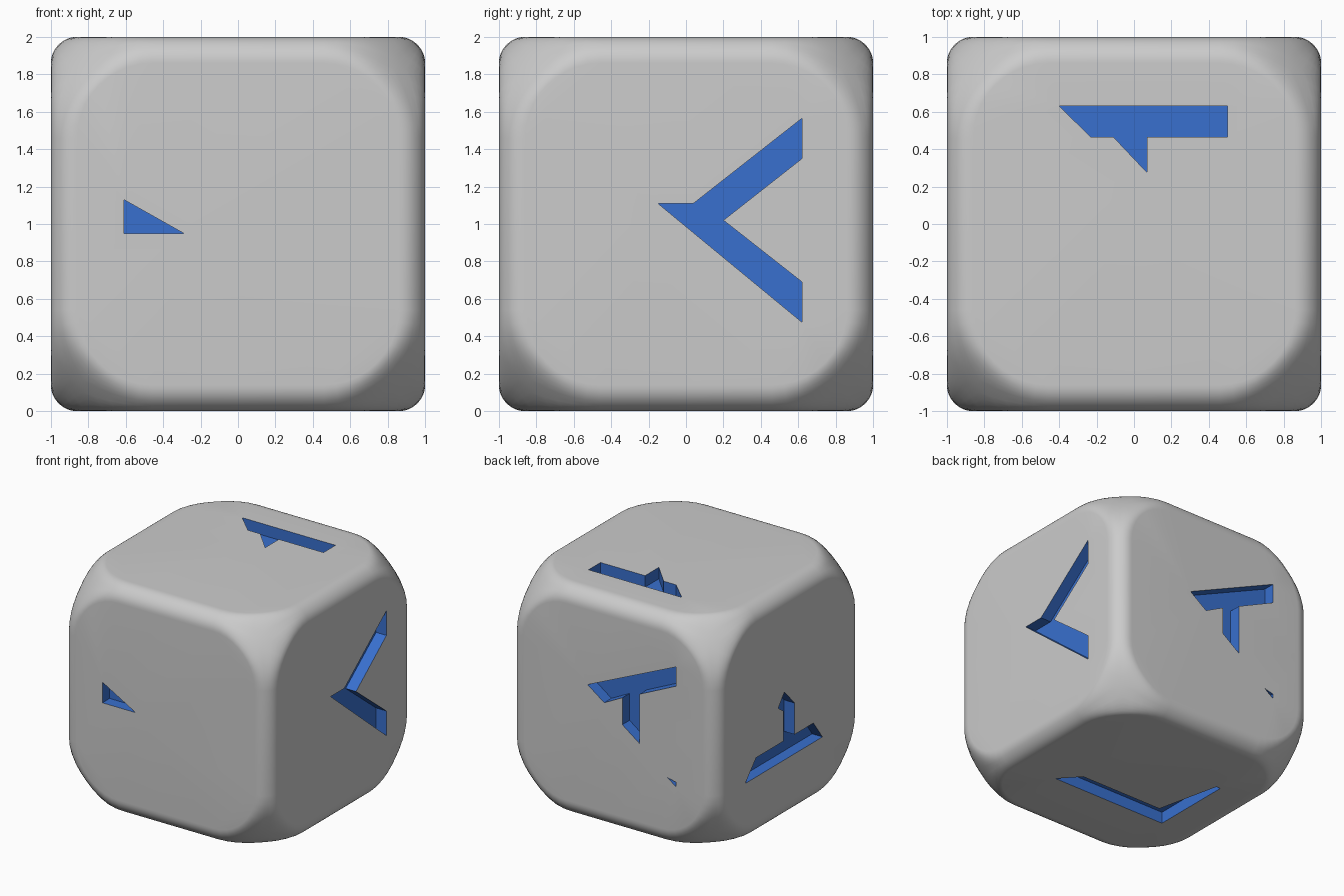
import bpy, bmesh, math
from itertools import permutations, product
from mathutils import Vector

if "Cube" in bpy.data.objects:
    bpy.data.objects.remove(bpy.data.objects["Cube"])

FLAT, SETBACK, RADIUS = 0.86, 0.46, 0.14   # flat half width, corner start, edge fillet
APEX, DEPTH = 0.855, 0.10                  # corner tip coordinate, carving depth
ROWS, COLS = 5, 6


def bezier(a, b, c, t):
    return a * (1 - t) ** 2 + b * 2 * t * (1 - t) + c * t * t


# One forty-eighth of the rounded cube: half an edge fillet plus half a corner blend
m = FLAT + RADIUS * math.sqrt(0.5)
k = FLAT + RADIUS * math.tan(math.pi / 8)
tip = Vector((APEX, APEX, APEX))
kd = (3 * APEX - 1) / 2


def section(t):
    a = t * math.pi / 4
    r = FLAT - SETBACK
    rim = Vector((SETBACK + r * math.cos(a), SETBACK + r * math.sin(a), 1))
    ctrl = bezier(Vector((k, SETBACK, 1)), Vector((k, 2 * kd - k, 1)), Vector((kd, kd, 1)), t)
    seam = bezier(Vector((m, SETBACK, m)), Vector((m, 3 * APEX - 2 * m, m)), tip, t)
    return [bezier(rim, ctrl, seam, j / COLS) for j in range(COLS + 1)]


rows = [section(i / ROWS) for i in range(ROWS + 1)]
rows.insert(0, [Vector((p.x, 0, p.z)) for p in rows[0]])

# Repeat it through all the symmetries of the cube
bm = bmesh.new()
for perm in permutations(range(3)):
    for sign in product((1, -1), repeat=3):
        grid = [[bm.verts.new([sign[i] * p[perm[i]] for i in range(3)]) for p in row]
                for row in rows]
        for r0, r1 in zip(grid, grid[1:]):
            for j in range(COLS):
                bm.faces.new((r0[j], r0[j + 1], r1[j + 1], r1[j]))
bmesh.ops.remove_doubles(bm, verts=bm.verts[:], dist=1e-4)

# Carved outlines: (axis, side, list of outlines in the two remaining coordinates)
carvings = [
    (1, -1, [[(-.61, .13), (-.61, -.05), (-.29, -.05)]]),
    (0, 1, [[(-.15, .11), (.04, .11), (.62, .565), (.62, .35), (.2, .02),
             (.62, -.31), (.62, -.525)]]),
    (2, 1, [[(-.4, .63), (.5, .63), (.5, .465), (.07, .465), (.07, .275),
             (-.11, .465), (-.23, .465)]]),
    (1, 1, [[(.25, .205), (-.605, .588), (-.605, .42), (-.25, .255), (-.25, -.175),
             (-.085, -.055), (-.085, .18), (.09, .09)],
            [(-.52, -.4), (-.605, -.42), (-.605, -.46)]]),
    (0, -1, [[(.07, .12), (-.07, -.03), (-.07, -.305), (-.33, -.305), (-.455, -.473),
              (.61, -.473), (.46, -.305), (.085, -.305), (.085, -.04), (.155, .01)]]),
    (2, -1, [[(.5, -.375), (.35, -.21), (-.44, -.21), (-.565, .35), (-.605, .345),
              (-.605, -.375)]]),
]


def place(axis, value, uv):
    co = list(uv)
    co.insert(axis, value)
    return co


# Fill each flat side around its carving, and line the carving in a second mesh
liner = bmesh.new()
for axis, side, outlines in carvings:
    edges = [e for e in bm.edges if e.is_boundary
             and all(abs(v.co[axis] - side) < 1e-4 for v in e.verts)]
    for pts in outlines:
        ring = [bm.verts.new(place(axis, side, p)) for p in pts]
        edges += [bm.edges.new((a, b)) for a, b in zip(ring, ring[1:] + ring[:1])]

        top = [liner.verts.new(place(axis, side, p)) for p in pts]
        low = [liner.verts.new(place(axis, side * (1 - DEPTH), p)) for p in pts]
        n = len(pts)
        made = [liner.faces.new(low)]
        for i in range(n):
            j = (i + 1) % n
            made.append(liner.faces.new((top[i], top[j], low[j], low[i])))
        made[0].normal_update()
        # floor must face out of the side; walls follow the floor winding
        flip_floor = made[0].normal[axis] * side < 0
        for f in made[1:] + ([made[0]] if flip_floor else []):
            if f is made[0] or flip_floor:
                f.normal_flip()
    normal = Vector(place(axis, side, (0, 0)))
    bmesh.ops.triangle_fill(bm, use_beauty=True, use_dissolve=False, edges=edges, normal=normal)

# Point every body face outward
bm.normal_update()
for f in bm.faces:
    if f.normal.dot(f.calc_center_median()) < 0:
        f.normal_flip()


def make_object(name, mesh_data):
    me = bpy.data.meshes.new(name)
    bmesh.ops.translate(mesh_data, verts=mesh_data.verts[:], vec=(0, 0, 1))
    mesh_data.to_mesh(me)
    mesh_data.free()
    ob = bpy.data.objects.new(name, me)
    bpy.context.collection.objects.link(ob)
    return ob


body = make_object("rounded_cube", bm)
bpy.context.view_layer.objects.active = body
body.select_set(True)
bpy.ops.object.shade_smooth_by_angle(angle=math.radians(30))

marks = make_object("carved_marks", liner)
blue = bpy.data.materials.new("blue_paint")
blue.diffuse_color = (0.04, 0.16, 0.62, 1)
blue.use_nodes = True
blue.node_tree.nodes["Principled BSDF"].inputs["Base Color"].default_value = blue.diffuse_color
marks.data.materials.append(blue)
